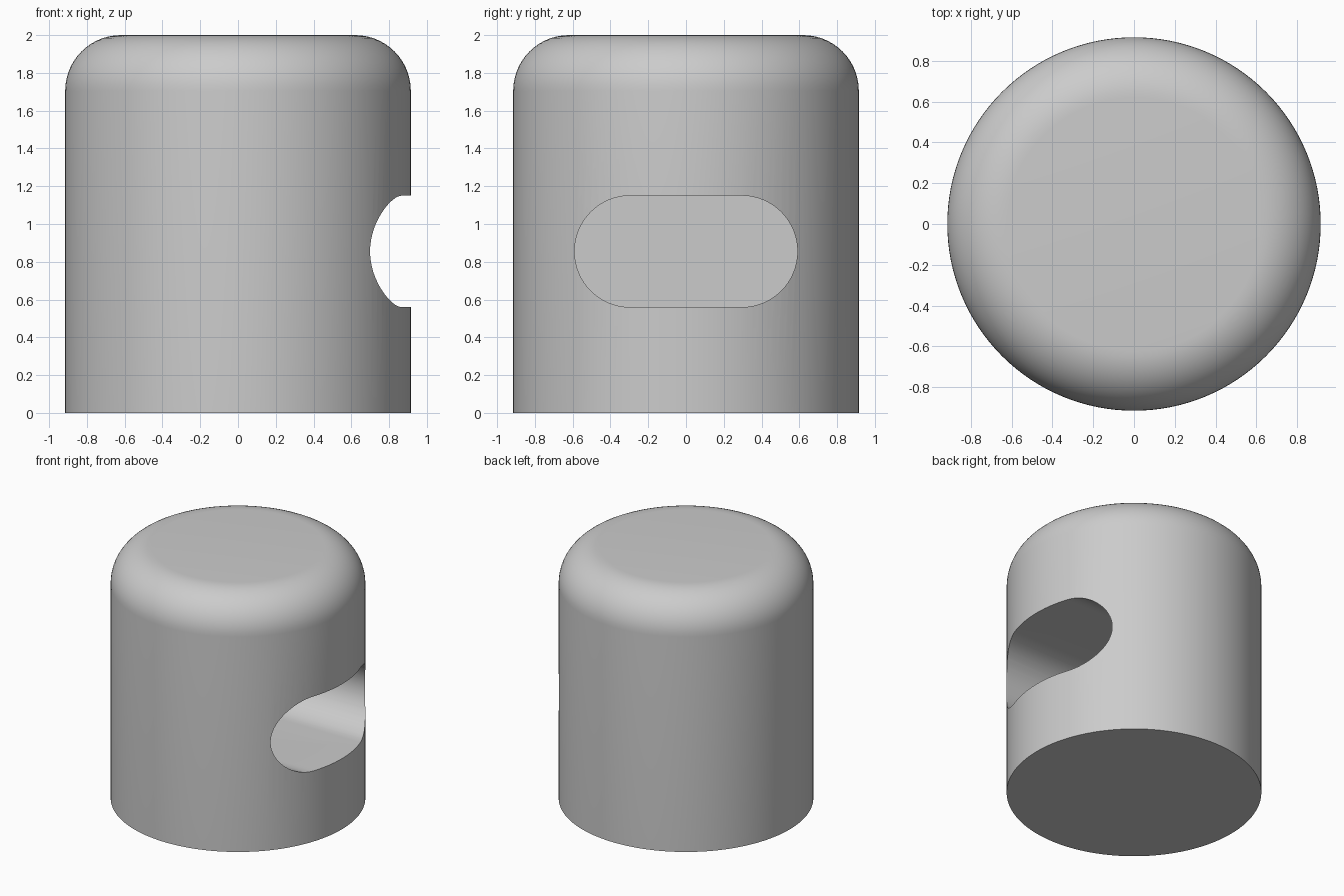
import bpy, bmesh, math
from mathutils import Vector

RADIUS, HEIGHT, FILLET = 0.915, 2.0, 0.295
SLOT_Z, SLOT_R, SLOT_HALF = 0.855, 0.295, 0.295
SLOT_FLOOR = -0.3
SIDES, ARC = 128, 14

cube = bpy.data.objects.get("Cube")
if cube:
    bpy.data.objects.remove(cube, do_unlink=True)

grey = bpy.data.materials.new("light grey")
grey.use_nodes = True
colour = (0.6, 0.6, 0.6, 1)
grey.diffuse_color = colour
grey.node_tree.nodes["Principled BSDF"].inputs["Base Color"].default_value = colour


def make_object(name, bm):
    bmesh.ops.recalc_face_normals(bm, faces=bm.faces)
    mesh = bpy.data.meshes.new(name)
    bm.to_mesh(mesh)
    bm.free()
    mesh.materials.append(grey)
    obj = bpy.data.objects.new(name, mesh)
    bpy.context.collection.objects.link(obj)
    return obj


def loft(name, rings):
    """Skin a stack of equal closed rings and cap both ends."""
    bm = bmesh.new()
    loops = [[bm.verts.new(p) for p in ring] for ring in rings]
    n = len(loops[0])
    for low, high in zip(loops, loops[1:]):
        for i in range(n):
            j = (i + 1) % n
            bm.faces.new((low[i], low[j], high[j], high[i]))
    bm.faces.new(loops[0])
    bm.faces.new(loops[-1])
    return make_object(name, bm)


def circle(r, z):
    steps = (math.tau * i / SIDES for i in range(SIDES))
    return [Vector((r * math.cos(a), r * math.sin(a), z)) for a in steps]


# Round body with a filleted top edge
profile = [(RADIUS, 0)]
for k in range(ARC + 1):
    a = math.pi / 2 * k / ARC
    profile.append((RADIUS - FILLET + FILLET * math.cos(a),
                    HEIGHT - FILLET + FILLET * math.sin(a)))
body = loft("body", [circle(r, z) for r, z in profile])


# Stadium-shaped slot cut into the side
def stadium(x):
    ring = []
    for side, start in ((1, -math.pi / 2), (-1, math.pi / 2)):
        for k in range(33):
            a = start + math.pi * k / 32
            ring.append((x, side * SLOT_HALF + SLOT_R * math.cos(a),
                         SLOT_Z + SLOT_R * math.sin(a)))
    return ring


cutter = loft("slot_cutter", [stadium(SLOT_FLOOR), stadium(1.2)])
cutter.hide_render = True

cut = body.modifiers.new("slot", "BOOLEAN")
cut.operation = "DIFFERENCE"
cut.solver = "EXACT"
cut.object = cutter

bpy.ops.object.select_all(action="DESELECT")
body.select_set(True)
bpy.context.view_layer.objects.active = body
bpy.ops.object.modifier_apply(modifier=cut.name)
bpy.data.objects.remove(cutter, do_unlink=True)
bpy.ops.object.shade_smooth_by_angle(angle=math.radians(30))
